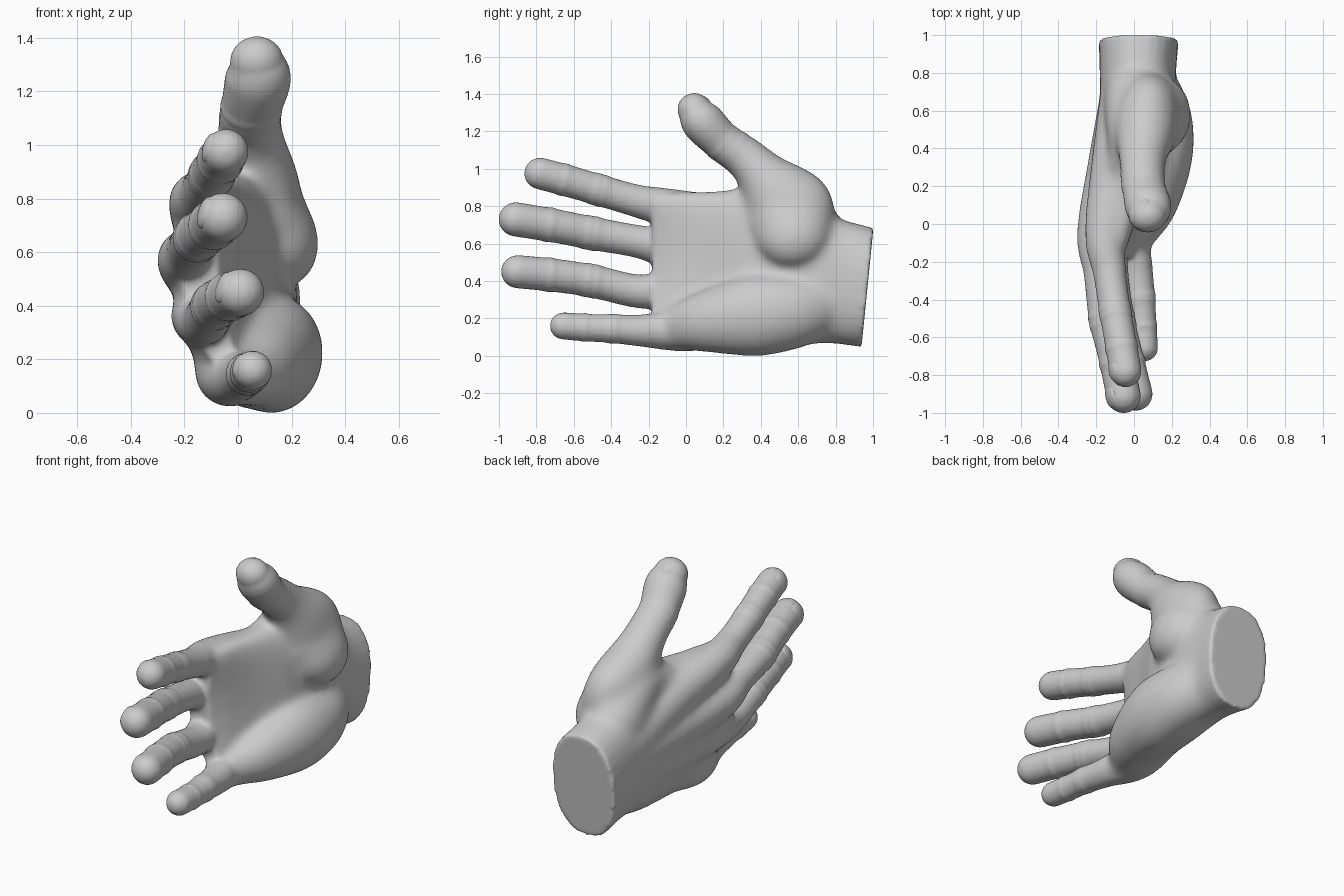
import bpy, bmesh, math
from mathutils import Vector, Matrix

cube = bpy.data.objects.get("Cube")
if cube:
    bpy.data.objects.remove(cube, do_unlink=True)

skin = bpy.data.materials.new("plain_grey")
skin.use_nodes = True
grey = (0.6, 0.6, 0.6, 1)
skin.diffuse_color = grey
skin.node_tree.nodes["Principled BSDF"].inputs["Base Color"].default_value = grey
SIDES = 28


def finish(bm, name):
    """Turn a bmesh into a named, selected object."""
    bmesh.ops.recalc_face_normals(bm, faces=bm.faces)
    mesh = bpy.data.meshes.new(name)
    bm.to_mesh(mesh)
    bm.free()
    mesh.materials.append(skin)
    obj = bpy.data.objects.new(name, mesh)
    bpy.context.collection.objects.link(obj)
    bpy.ops.object.select_all(action='DESELECT')
    obj.select_set(True)
    bpy.context.view_layer.objects.active = obj
    return obj


def bridge(bm, rings):
    """Closed skin over a list of rings of points."""
    rings = [[bm.verts.new(p) for p in ring] for ring in rings]
    for lower, upper in zip(rings, rings[1:]):
        for i in range(SIDES):
            j = (i + 1) % SIDES
            bm.faces.new((lower[i], lower[j], upper[j], upper[i]))
    bm.faces.new(rings[0])
    bm.faces.new(rings[-1])


def limb(bm, pts, folds=(), steps=24):
    """Round-ended tube on a smooth path of (x, y, z, radius, x scale), with skin ridges."""
    pts = [tuple(p) + (1,) * (5 - len(p)) for p in pts]
    ext = [pts[0]] + pts + [pts[-1]]
    path = []
    for k in range(len(pts) - 1):
        for i in range(steps + (k == len(pts) - 2)):
            t = i / steps
            x, y, z, r, flat = [
                q + 0.5 * t * (s - p + t * (2 * p - 5 * q + 4 * s - u + t * (3 * (q - s) + u - p)))
                for p, q, s, u in zip(*ext[k:k + 4])]
            r += sum(0.006 * math.exp(-((k + t - f) / 0.07) ** 2) for f in folds)
            path.append((Vector((x, y, z)), r, flat))
    start = (path[1][0] - path[0][0]).normalized()
    end = (path[-1][0] - path[-2][0]).normalized()
    # Rounded ends
    bends = [math.radians(a) for a in range(12, 85, 12)]
    c, r, flat = path[0]
    head = [(c - start * r * math.sin(a), r * math.cos(a), flat) for a in reversed(bends)]
    c, r, flat = path[-1]
    tail = [(c + end * r * math.sin(a), r * math.cos(a), flat) for a in bends]
    path = head + path + tail
    rings = []
    for i, (c, r, flat) in enumerate(path):
        along = (path[min(i + 1, len(path) - 1)][0] - path[max(i - 1, 0)][0]).normalized()
        u = (Vector((1, 0, 0)) - along * along.x).normalized()
        v = along.cross(u)
        angles = [math.tau * n / SIDES for n in range(SIDES)]
        rings.append([c + u * r * flat * math.cos(a) + v * r * math.sin(a) for a in angles])
    bridge(bm, rings)


def nail(bm, pts, facing):
    """Domed nail set into the back of a fingertip."""
    tip = Vector(pts[0][:3])
    along = (tip - Vector(pts[1][:3])).normalized()
    out = Vector(facing)
    out = (out - along * out.dot(along)).normalized()
    rot = Matrix((along.cross(out), along, out)).transposed().to_4x4()
    r = pts[0][3]
    place = Matrix.Translation(tip + out * (r - 0.027) - along * 0.012) @ rot
    bmesh.ops.create_uvsphere(bm, u_segments=32, v_segments=20, radius=1,
                              matrix=place @ Matrix.Diagonal((r * 0.68, r * 0.75, 0.029, 1)))


# Paths from fingertip through knuckle to wrist
fingers = {
    "index": [(-.045, -.78, .975, .085), (-.07, -.63, .935, .085), (-.1, -.46, .885, .084),
              (-.13, -.25, .825, .088), (-.15, -.05, .78, .113), (-.08, .3, .68, .15),
              (0, .68, .52, .18)],
    "middle": [(-.055, -.91, .73, .092), (-.1, -.7, .695, .09), (-.15, -.5, .655, .089),
               (-.18, -.25, .61, .088), (-.19, -.05, .565, .115), (-.1, .3, .51, .15),
               (0, .68, .44, .18)],
    "ring": [(.01, -.9, .45, .089), (-.04, -.7, .43, .089), (-.085, -.5, .4, .088),
             (-.12, -.25, .345, .09), (-.14, -.03, .36, .113), (-.07, .3, .36, .15),
             (.01, .68, .34, .18)],
    "little": [(.055, -.655, .16, .073), (.045, -.52, .15, .074), (.035, -.39, .145, .077),
               (.01, -.22, .135, .088), (-.035, 0, .145, .125), (0, .3, .22, .155),
               (.02, .68, .25, .17)],
}
thumb = [(.07, .045, 1.315, .091, 1.1), (.075, .09, 1.25, .114, 1.08), (.05, .2, 1.14, .105, 1.08),
         (.045, .3, 1.07, .112, 1.05), (.05, .4, .97, .14), (.07, .54, .79, .245, .7),
         (.13, .57, .67, .21, .77)]
thumb_web = [(-.03, .33, .8, .11), (.01, .5, .8, .16), (.02, .66, .66, .18)]
palm_heel = [(.01, -.05, .15, .12, .9), (.08, .1, .18, .165, .9), (.125, .35, .215, .22, .84),
             (.125, .55, .235, .205, .9), (.07, .7, .27, .175)]

hand = bmesh.new()
nails = bmesh.new()
for path in fingers.values():
    limb(hand, path, (0.85, 1.85, 2.05))
    nail(nails, path, (-.95, 0, .25))
limb(hand, thumb, (2.0, 2.3, 2.6))
nail(nails, thumb, (-.6, .64, .48))
limb(hand, thumb_web)
limb(hand, palm_heel)

# Palm and wrist loft: y, centre x, centre z, half x, half z, cupping, slant
sections = [(-.18, -.14, .47, .07, .36, .1, 0),
            (-.08, -.13, .475, .11, .4, .1, 0),
            (.1, -.09, .455, .14, .425, .08, 0),
            (.3, -.04, .455, .18, .44, .06, 0),
            (.5, 0, .44, .19, .42, .04, 0),
            (.7, .02, .42, .2, .355, .02, .05),
            (.82, .02, .395, .203, .33, .01, .08),
            (.97, .025, .365, .211, .318, 0, .1)]
rings = []
for y, cx, cz, hx, hz, cup, slant in sections:
    ring = []
    for i in range(SIDES):
        a = math.tau * i / SIDES
        c, s = [math.copysign(abs(v) ** 0.85, v) for v in (math.cos(a), math.sin(a))]
        ring.append((cx + hx * c + cup * (s * s - 0.4 * s), y + slant * hz * s, cz + hz * s))
    rings.append(ring)
bridge(hand, rings)

# Fuse the flesh into one skin
hand_obj = finish(hand, "hand")
remesh = hand_obj.modifiers.new("fuse", 'REMESH')
remesh.mode = 'VOXEL'
remesh.voxel_size = 0.012
soften = hand_obj.modifiers.new("soften", 'SMOOTH')
soften.factor = 0.5
soften.iterations = 6
bpy.ops.object.convert(target='MESH')

# Blend the muscles of the palm, leaving digits and wrist rim crisp
blend = hand_obj.vertex_groups.new(name="palm_blend")
for v in hand_obj.data.vertices:
    x, y, z = v.co
    weight = min((y + 0.2) / 0.15, (1.08 - z) / 0.15, (0.93 - y) / 0.1, 1)
    if weight > 0:
        blend.add([v.index], weight, 'REPLACE')
melt = hand_obj.modifiers.new("melt", 'SMOOTH')
melt.factor = 0.5
melt.iterations = 70
melt.vertex_group = blend.name
bpy.ops.object.convert(target='MESH')
bpy.ops.object.shade_smooth_by_angle(angle=math.radians(50))

finish(nails, "fingernails")
bpy.ops.object.shade_smooth_by_angle(angle=math.radians(50))
